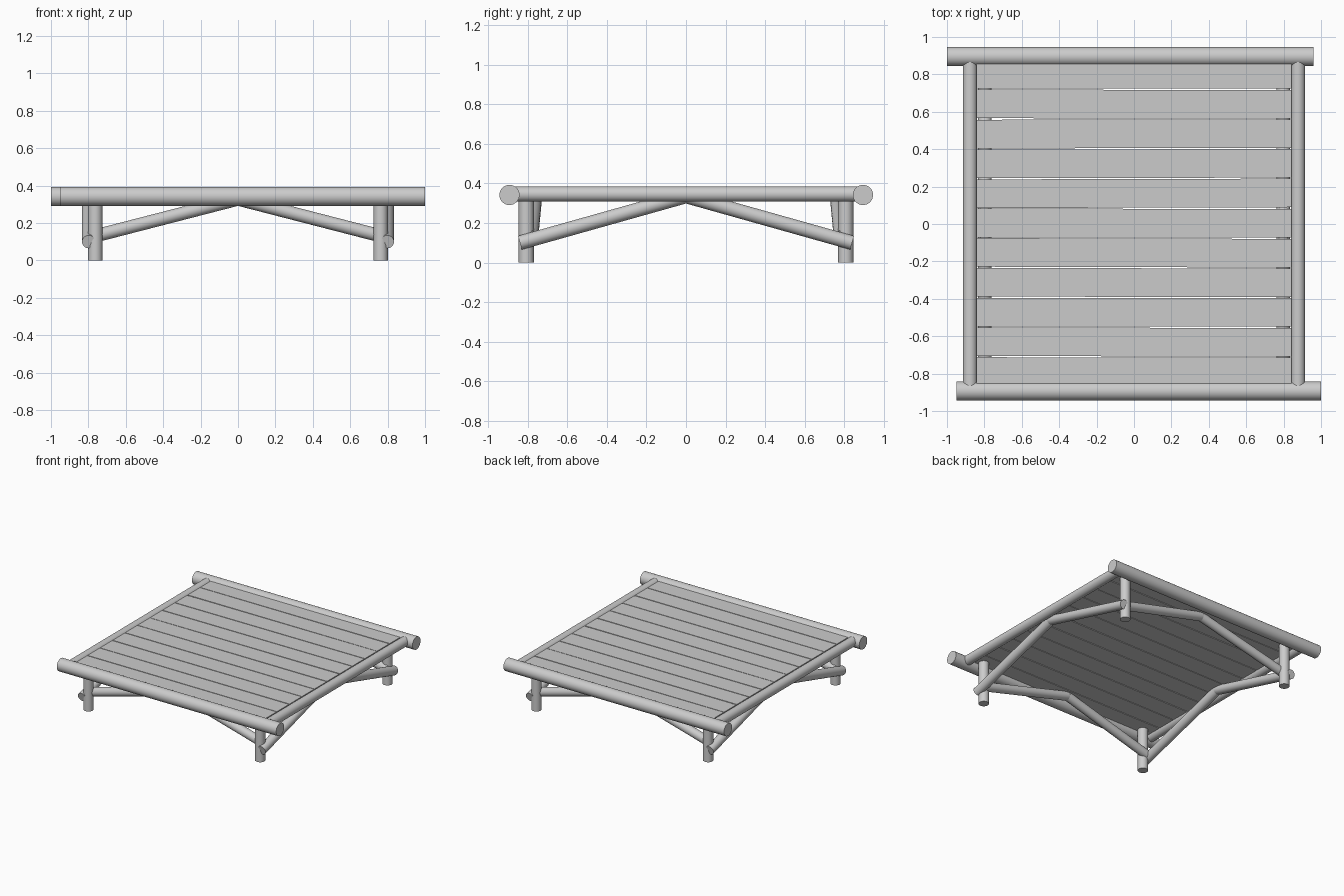
import bpy, random
from mathutils import Vector

if "Cube" in bpy.data.objects:
    bpy.data.objects.remove(bpy.data.objects["Cube"])

random.seed(4)


def pole(name, a, b, r):
    """Round pole from point a to point b."""
    a, b = Vector(a), Vector(b)
    d = b - a
    bpy.ops.mesh.primitive_cylinder_add(vertices=32, radius=r, depth=d.length,
                                        location=(a + b) / 2)
    ob = bpy.context.object
    ob.name = name
    ob.rotation_euler = d.to_track_quat('Z', 'Y').to_euler()
    bpy.ops.object.shade_smooth_by_angle()
    return ob


# Long end rails, slightly offset from each other
pole("front_rail", (-0.95, -0.893, 0.342), (1.0, -0.893, 0.342), 0.051)
pole("back_rail", (-1.0, 0.895, 0.342), (0.96, 0.895, 0.342), 0.051)

for sx, side in ((-1, "left"), (1, "right")):
    # Side rails run into the end rails
    pole(side + "_rail", (sx * 0.877, -0.89, 0.346), (sx * 0.877, 0.89, 0.346), 0.038)
    for sy, end in ((-1, "front"), (1, "back")):
        # Legs
        pole(f"{end}_{side}_leg", (sx * 0.763, sy * 0.808, 0),
             (sx * 0.763, sy * 0.808, 0.36), 0.038)
        # Side braces on the outside of the legs, rising to the middle
        pole(f"{end}_{side}_side_brace", (sx * 0.798, sy * 0.84, 0.1),
             (sx * 0.798, 0, 0.336), 0.036)
        # End braces on the inside of the legs, rising to the middle
        pole(f"{end}_{side}_end_brace", (sx * 0.78, sy * 0.782, 0.127),
             (0, sy * 0.763, 0.328), 0.035)

# Deck slats with slight hand-laid wobble
for i in range(11):
    bpy.ops.mesh.primitive_cube_add(size=1, location=(0, 0.005 + (i - 5) * 0.159, 0.358))
    slat = bpy.context.object
    slat.name = f"deck_slat_{i + 1}"
    slat.scale = (1.685, 0.153, 0.03)
    slat.rotation_euler.z = random.uniform(-0.003, 0.003)
